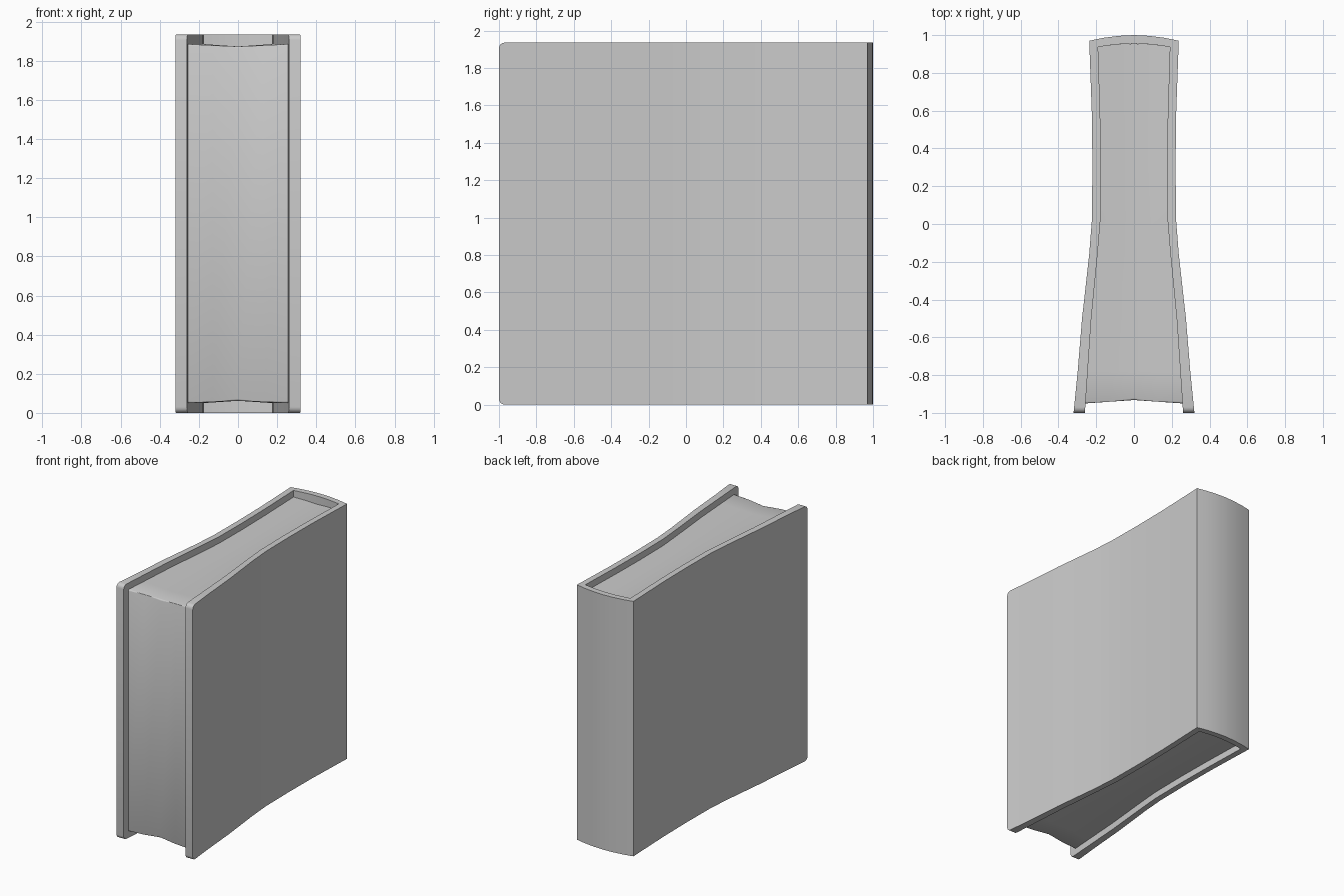
import bpy, bmesh

if "Cube" in bpy.data.objects:
    bpy.data.objects.remove(bpy.data.objects["Cube"])

H = 1.935
# Half plan of the cover, fore-edge to spine: (outer x, outer y, inner x, inner y)
HALF = [(.32, -1, .26, -1), (.298, -.78, .245, -.78), (.275, -.5, .226, -.5),
        (.237, -.16, .193, -.16), (.223, .02, .178, .02), (.22, .3, .175, .3),
        (.223, .58, .179, .58), (.237, .97, .19, .937), (.16, .986, .13, .946),
        (.08, .996, .065, .953), (0, 1, 0, .955)]


def finish(name, bm, angle):
    bmesh.ops.recalc_face_normals(bm, faces=bm.faces)
    me = bpy.data.meshes.new(name)
    bm.to_mesh(me)
    bm.free()
    ob = bpy.data.objects.new(name, me)
    bpy.context.collection.objects.link(ob)
    bpy.ops.object.select_all(action='DESELECT')
    ob.select_set(True)
    bpy.context.view_layer.objects.active = ob
    bpy.ops.object.shade_smooth_by_angle(angle=angle)


# Cover: wrap-around strip with thickness, open at the fore-edge
bm = bmesh.new()
plan = HALF + [(-a, b, -c, d) for a, b, c, d in reversed(HALF[:-1])]
rings = [[bm.verts.new(p) for p in ((a, b, 0), (a, b, H), (c, d, H), (c, d, 0))]
         for a, b, c, d in plan]
for r, s in zip(rings, rings[1:]):
    for i in range(4):
        j = (i + 1) % 4
        bm.faces.new((r[i], r[j], s[j], s[i]))
bm.faces.new(rings[0])
bm.faces.new(rings[-1])
# Round the four fore-edge corners of the boards
corners = [e for e in bm.edges if all(v.co.y < -.99 for v in e.verts)
           and abs(e.verts[0].co.z - e.verts[1].co.z) < .01]
bmesh.ops.bevel(bm, geom=corners, offset=.03, segments=4, profile=.5, affect='EDGES')
finish("cover", bm, .5)

# Page block: grid across the width, sagging to the middle, hollow fore-edge
bm = bmesh.new()
COLS = [-1, -.5, 0, .5, 1]
rows = [(.257, -.95)] + [(c, d) for a, b, c, d in HALF[1:8]]


def sheet(top):
    grid = []
    for k, (w, y) in enumerate(rows):
        line = []
        for t in COLS:
            yy = y
            if k == 0:
                yy += .018 * (1 - abs(t))
            elif k == len(rows) - 1:
                yy += .018 * (1 - t * t)
            z = .05 + .012 * (1 - abs(t))
            line.append(bm.verts.new((t * (w + .002), yy, H - z if top else z)))
        grid.append(line)
    for g, h in zip(grid, grid[1:]):
        for i in range(4):
            bm.faces.new((g[i], g[i + 1], h[i + 1], h[i]))
    return grid


def rim(g):
    return (g[0] + [r[-1] for r in g[1:]] + g[-1][-2::-1]
            + [r[0] for r in g[-2:0:-1]])


lo, hi = sheet(False), sheet(True)
a, b = rim(lo), rim(hi)
for i in range(len(a)):
    j = (i + 1) % len(a)
    bm.faces.new((a[i], a[j], b[j], b[i]))
# Soften the top and bottom fore-edges
front = set(lo[0] + hi[0])
edges = [e for e in bm.edges if e.verts[0] in front and e.verts[1] in front
         and abs(e.verts[0].co.z - e.verts[1].co.z) < .1]
bmesh.ops.bevel(bm, geom=edges, offset=.01, segments=2, profile=.5, affect='EDGES')
finish("pages", bm, .8)
